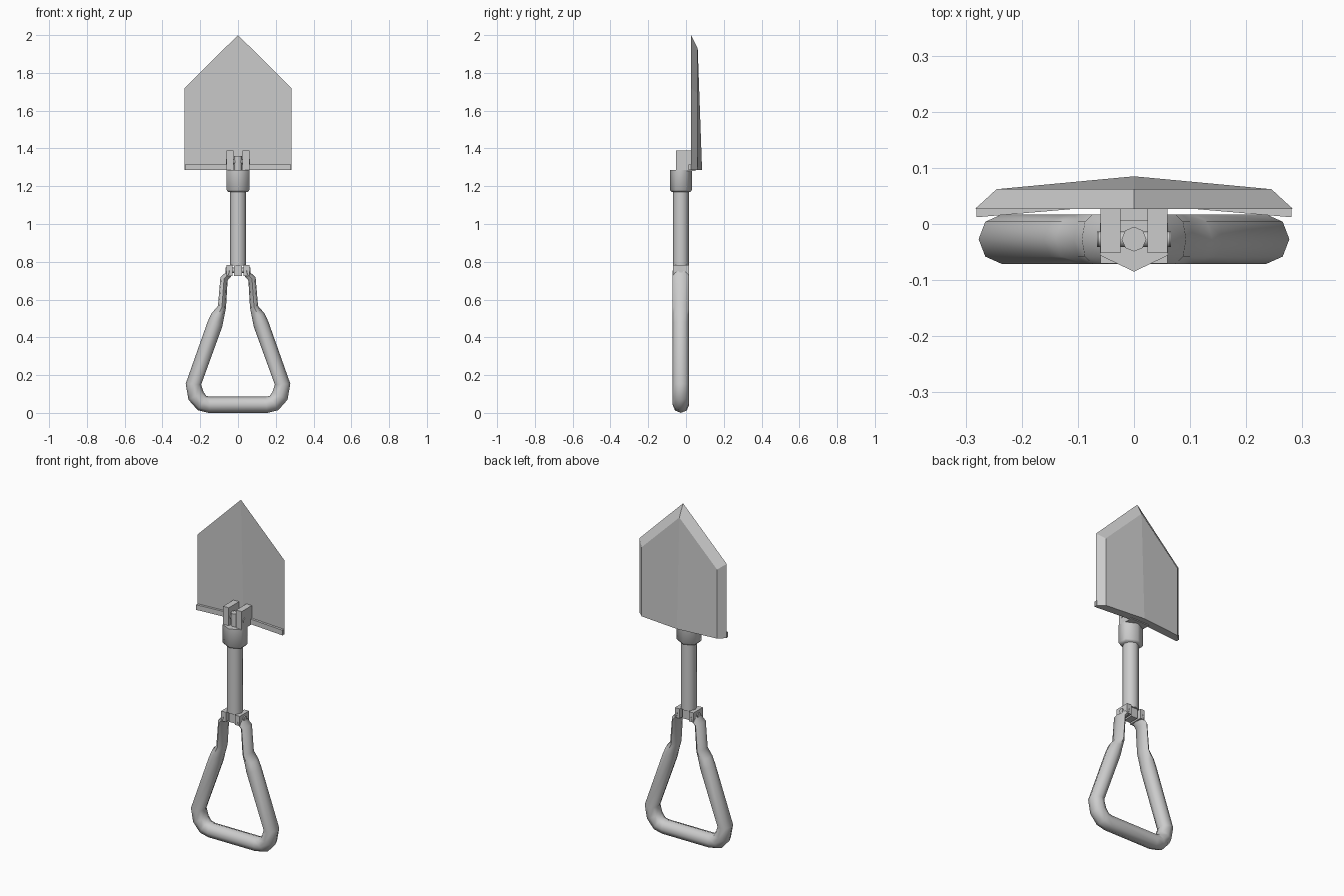
import bpy, math
from mathutils import Vector, Matrix

if "Cube" in bpy.data.objects:
    bpy.data.objects.remove(bpy.data.objects["Cube"])

CY = -0.027  # depth of the shaft and handle axis


def mesh_object(name, verts, faces, smooth=None):
    me = bpy.data.meshes.new(name)
    me.from_pydata([tuple(v) for v in verts], [], faces)
    ob = bpy.data.objects.new(name, me)
    bpy.context.collection.objects.link(ob)
    bpy.ops.object.select_all(action='DESELECT')
    ob.select_set(True)
    bpy.context.view_layer.objects.active = ob
    bpy.ops.object.mode_set(mode='EDIT')
    bpy.ops.mesh.select_all(action='SELECT')
    bpy.ops.mesh.normals_make_consistent(inside=False)
    bpy.ops.object.mode_set(mode='OBJECT')
    if smooth:
        bpy.ops.object.shade_smooth_by_angle(angle=math.radians(smooth))
    return ob


def loft(name, rings, smooth=None):
    """Skin a list of equal-size rings and cap both ends."""
    n, m = len(rings[0]), len(rings)
    faces = [(k * n + i, k * n + (i + 1) % n, (k + 1) * n + (i + 1) % n, (k + 1) * n + i)
             for k in range(m - 1) for i in range(n)]
    faces += [tuple(range(n)), tuple(range((m - 1) * n, m * n))]
    return mesh_object(name, [v for r in rings for v in r], faces, smooth)


def box(name, x0, x1, y0, y1, z0, z1):
    return loft(name, [[(x0, y0, z), (x1, y0, z), (x1, y1, z), (x0, y1, z)] for z in (z0, z1)])


def post(name, sides, profile, sx=1.0, smooth=65):
    """Upright prism about the shaft axis; profile is (radius, z)."""
    a = [math.tau * i / sides + math.pi / 2 for i in range(sides)]
    return loft(name, [[(r * sx * math.cos(t), CY + r * math.sin(t), z) for t in a]
                       for r, z in profile], smooth)


def cross_pin(name, half, r, z):
    a = [math.tau * i / 8 for i in range(8)]
    loft(name, [[(x, CY + r * math.cos(t), z + r * math.sin(t)) for t in a]
                for x in (-half, half)], 65)


# Blade: flat rim in front, bevelled and slightly ridged behind
rim = [(0, .027, 2.0), (.283, .027, 1.72), (.283, .027, 1.285),
       (0, .05, 1.285), (-.283, .027, 1.285), (-.283, .027, 1.72)]
back = [(0, .062, 1.93), (.245, .062, 1.69), (.245, .062, 1.285),
        (0, .085, 1.285), (-.245, .062, 1.285), (-.245, .062, 1.69)]
blade_faces = [(0, 1, 2, 3), (0, 3, 4, 5), (6, 9, 8, 7), (6, 11, 10, 9)]
blade_faces += [(i, (i + 1) % 6, (i + 1) % 6 + 6, i + 6) for i in range(6)]
mesh_object("blade", rim + back, blade_faces)

# Folded lip along the bottom of the blade
loft("blade_lip", [[(x, y, 1.285), (x, y + .018, 1.285), (x, y + .018, 1.315), (x, y, 1.315)]
                   for x, y in ((-.281, .012), (0, .036), (.281, .012))])

# Hinge at the blade
for s, side in ((1, "right"), (-1, "left")):
    box("hinge_cheek_" + side, *sorted((s * .024, s * .06)), -.052, .05, 1.28, 1.39)
box("hinge_web", -.024, .024, .005, .05, 1.28, 1.315)
post("hinge_post", 8, [(.022, 1.27), (.022, 1.36)])
cross_pin("hinge_pin", .064, .014, 1.33)

# Collar and shaft
post("collar", 6, [(.05, 1.17), (.058, 1.18), (.058, 1.285)], sx=1.2)
post("shaft", 8, [(.043, .78), (.043, 1.18)])

# Hinge at the handle
box("shaft_tongue", -.02, .02, CY - .03, CY + .03, .725, .79)
for s, side in ((1, "right"), (-1, "left")):
    box("handle_lug_" + side, *sorted((s * .03, s * .06)), CY - .043, CY + .043, .725, .782)
cross_pin("handle_pin", .066, .014, .755)

# Handle: tube path with flattened necks, (x, z, half width in the plane)
half = [(.15, .051, .043), (.19, .06, .044), (.222, .098, .045), (.236, .16, .041),
        (.122, .47, .041), (.107, .515, .035), (.085, .56, .022),
        (.074, .71, .021), (.049, .735, .018), (.045, .755, .015)]
path = [(-x, z, w) for x, z, w in reversed(half)] + half
rings = []
for i, (x, z, w) in enumerate(path):
    p, q = path[max(i - 1, 0)], path[min(i + 1, len(path) - 1)]
    here = Vector((x, z))
    d = Vector((0, 0))
    for u, v in ((Vector(p[:2]), here), (here, Vector(q[:2]))):
        if (v - u).length:
            d += (v - u).normalized()
    d.normalize()
    ring = []
    for k in range(8):
        t = math.tau * k / 8
        c = w * math.cos(t)
        ring.append((x + d.y * c, CY + .044 * math.sin(t), z - d.x * c))
    rings.append(ring)
# Rest the grip on the ground
low = min(v[2] for r in rings for v in r)
rings = [[(x, y, z - low if z < .3 else z) for x, y, z in r] for r in rings]
loft("handle", rings, 65)
